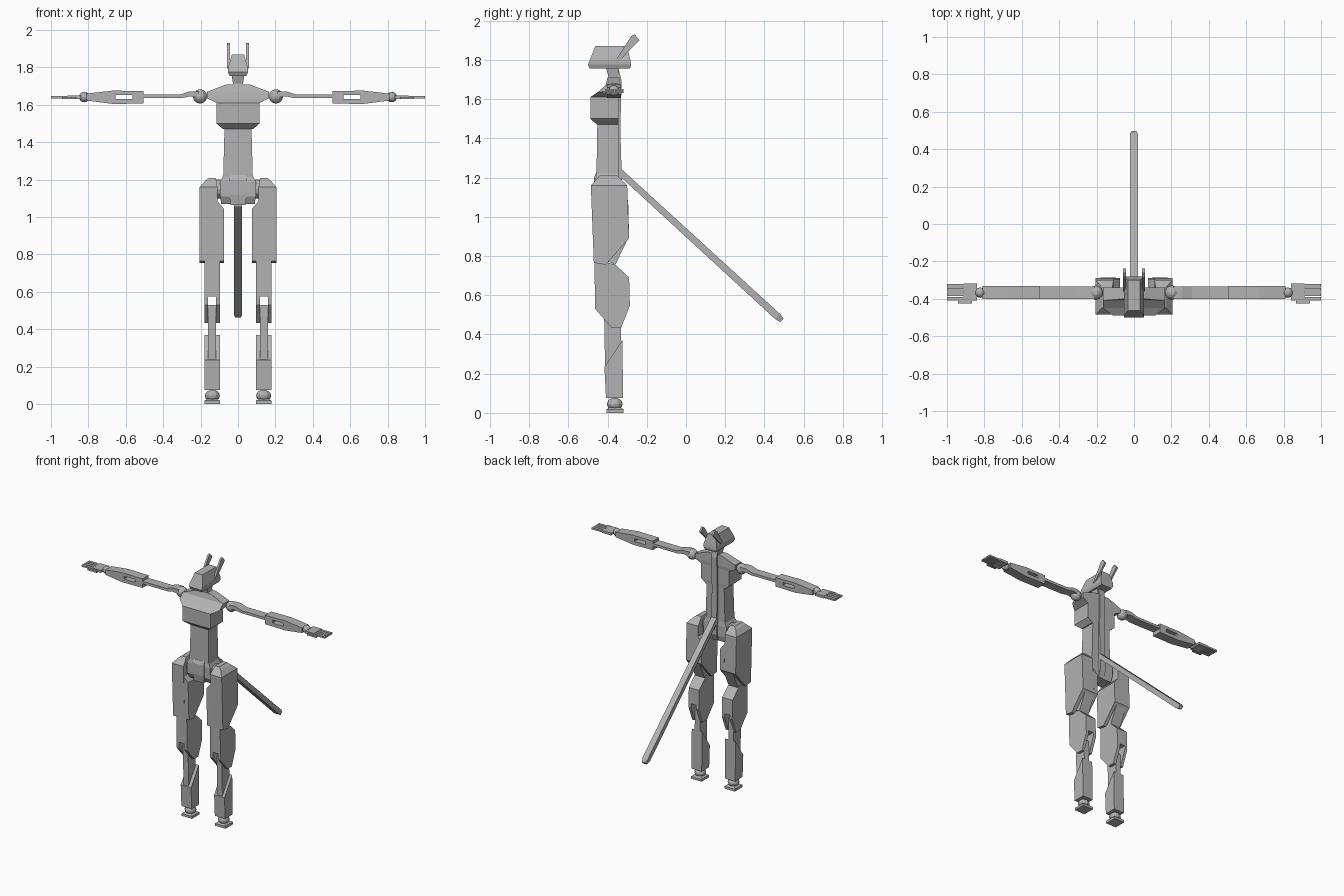
import bpy, bmesh, math
from mathutils import Vector

if "Cube" in bpy.data.objects:
    bpy.data.objects.remove(bpy.data.objects["Cube"])

grey = bpy.data.materials.new("grey")
grey.diffuse_color = (0.45, 0.45, 0.45, 1)
grey.use_nodes = True
grey.node_tree.nodes["Principled BSDF"].inputs["Base Color"].default_value = grey.diffuse_color


def finish(name, bm):
    bmesh.ops.recalc_face_normals(bm, faces=bm.faces)
    me = bpy.data.meshes.new(name)
    bm.to_mesh(me)
    bm.free()
    me.materials.append(grey)
    ob = bpy.data.objects.new(name, me)
    bpy.context.collection.objects.link(ob)
    return ob


def loft(name, rings):
    """Skin a list of equal-length point rings and cap both ends."""
    bm = bmesh.new()
    rows = [[bm.verts.new(p) for p in r] for r in rings]
    n = len(rows[0])
    for a, b in zip(rows, rows[1:]):
        for i in range(n):
            j = (i + 1) % n
            bm.faces.new((a[i], a[j], b[j], b[i]))
    bm.faces.new(rows[0])
    bm.faces.new(rows[-1])
    return finish(name, bm)


def stack(name, levels):
    """Box sections, each (z, x0, x1, y0, y1)."""
    return loft(name, [[(a, c, z), (b, c, z), (b, d, z), (a, d, z)] for z, a, b, c, d in levels])


def side_prism(name, prof, x0, x1):
    return loft(name, [[(x, y, z) for y, z in prof] for x in (x0, x1)])


def front_prism(name, prof, y0, y1):
    return loft(name, [[(x, y, z) for x, z in prof] for y in (y0, y1)])


def box(name, x0, x1, y0, y1, z0, z1):
    return stack(name, [(z0, x0, x1, y0, y1), (z1, x0, x1, y0, y1)])


def ball(name, loc, r, squash=1.0):
    bm = bmesh.new()
    bmesh.ops.create_uvsphere(bm, u_segments=12, v_segments=8, radius=r)
    for v in bm.verts:
        v.co = Vector((v.co.x, v.co.y, v.co.z * squash)) + Vector(loc)
    return finish(name, bm)


# Head and neck
stack("head", [(1.755, -.045, .045, -.49, -.285), (1.775, -.053, .053, -.50, -.28),
               (1.80, -.053, .053, -.49, -.284), (1.87, -.032, .032, -.462, -.30)])
stack("neck", [(1.66, -.027, .027, -.405, -.345), (1.715, -.027, .027, -.395, -.345),
               (1.765, -.035, .035, -.41, -.345)])

# Torso
stack("chest", [(1.47, -.08, .08, -.455, -.345), (1.50, -.115, .115, -.488, -.343),
                (1.61, -.115, .115, -.488, -.343)])
stack("shoulder_yoke", [(1.61, -.115, .115, -.488, -.343), (1.635, -.165, .165, -.45, -.34),
                        (1.67, -.165, .165, -.41, -.34), (1.71, -.06, .06, -.40, -.34)])
stack("waist", [(1.18, -.08, .08, -.457, -.345), (1.48, -.072, .072, -.452, -.345)])
stack("pelvis", [(1.07, -.09, .09, -.44, -.35), (1.11, -.095, .095, -.462, -.34),
                 (1.19, -.095, .095, -.462, -.34), (1.22, -.08, .08, -.455, -.345)])
stack("crotch_plate", [(1.065, -.04, .04, -.46, -.37), (1.12, -.047, .047, -.469, -.44),
                       (1.20, -.047, .047, -.469, -.44), (1.225, -.04, .04, -.458, -.44)])
# Spine runs from the neck and hooks under the pelvis
side_prism("spine", [(-.36, 1.76), (-.345, 1.76), (-.328, 1.69), (-.335, 1.45), (-.325, 1.12),
                     (-.345, 1.07), (-.40, 1.055), (-.40, 1.075), (-.36, 1.09)], -.022, .022)

# Tail, a straight bar with a tapered tip
d = Vector((0, .84, -.77)).normalized()
up = Vector((0, -d.z, d.y))
start = Vector((0, -.355, 1.245))
rings = []
for t, w, h in [(0, .022, .016), (1.115, .022, .018), (1.145, .014, .012)]:
    c = start + d * t
    rings.append([c + Vector((sx * w, 0, 0)) + up * (sz * h)
                  for sx, sz in ((-1, -1), (1, -1), (1, 1), (-1, 1))])
loft("tail", rings)

thigh_prof = [(-.485, 1.16), (-.47, .765), (-.41, .755), (-.29, .89), (-.30, 1.16)]
knee_prof = [(-.467, .77), (-.41, .77), (-.36, .755), (-.29, .69), (-.287, .575), (-.464, .575)]
cheek_prof = [(-.464, .575), (-.463, .53), (-.38, .435), (-.33, .435), (-.285, .55), (-.287, .575)]
core_prof = [(-.46, .80), (-.36, .755), (-.30, .88), (-.32, 1.0), (-.46, 1.0)]

for side, s in (("left", 1), ("right", -1)):
    # Ears
    side_prism(side + "_ear", [(-.36, 1.795), (-.28, 1.92), (-.262, 1.93), (-.237, 1.90), (-.335, 1.80)],
               s * .044, s * .058)

    # Arm: ball joint, bent strap, slotted forearm, wrist ball
    ball(side + "_shoulder_ball", (s * .203, -.367, 1.645), .038)
    front_prism(side + "_upper_arm",
                [(s * x, z) for x, z in [(.21, 1.672), (.26, 1.672), (.31, 1.655), (.53, 1.655),
                                         (.53, 1.636), (.30, 1.636), (.26, 1.645), (.21, 1.64)]],
                -.40, -.333)
    front_prism(side + "_forearm_top",
                [(s * x, z) for x, z in [(.505, 1.655), (.505, 1.674), (.67, 1.676), (.81, 1.66), (.81, 1.65)]],
                -.402, -.331)
    front_prism(side + "_forearm_bottom",
                [(s * x, z) for x, z in [(.505, 1.63), (.505, 1.607), (.67, 1.605), (.81, 1.623), (.81, 1.635)]],
                -.402, -.331)
    box(side + "_forearm_elbow", s * .505, s * .565, -.402, -.331, 1.63, 1.655)
    front_prism(side + "_forearm_end",
                [(s * x, z) for x, z in [(.655, 1.63), (.655, 1.655), (.81, 1.65), (.81, 1.635)]], -.402, -.331)
    ball(side + "_wrist_ball", (s * .822, -.367, 1.642), .028)

    # Hand: palm, four fingers and a thumb
    box(side + "_palm", s * .84, s * .912, -.41, -.318, 1.632, 1.650)
    for i in range(4):
        y = -.409 + i * .0235
        box(f"{side}_finger_{i + 1}", s * .91, s * 1.0, y, y + .019, 1.635, 1.647)
    box(side + "_thumb", s * .865, s * .94, -.425, -.408, 1.630, 1.642)

    # Hip joint
    bm = bmesh.new()
    bmesh.ops.create_cone(bm, cap_ends=True, segments=12, radius1=.05, radius2=.05, depth=.06)
    for v in bm.verts:
        v.co = Vector((s * .11 + v.co.z, v.co.x - .40, v.co.y + 1.15))
    finish(side + "_hip_joint", bm)

    # Thigh armour: cap, full-width lower slab, notched inner top
    stack(side + "_thigh_cap", [(1.16, s * .11, s * .205, -.485, -.30), (1.195, s * .115, s * .175, -.452, -.335),
                                (1.21, s * .12, s * .155, -.44, -.35)])
    side_prism(side + "_thigh_outer", thigh_prof, s * .11, s * .205)
    bm_in = [(-.48, 1.045), (-.47, .765), (-.41, .755), (-.29, .89), (-.295, 1.045)]
    inner = [[(s * .11, y, z + (.04 if z > 1 else 0)) for y, z in bm_in],
             [(s * .075, y, z) for y, z in bm_in]]
    loft(side + "_thigh_inner", inner)

    # Knee guard with a slot for the shin bar
    side_prism(side + "_thigh_core", core_prof, s * .098, s * .178)
    side_prism(side + "_knee_guard", knee_prof, s * .095, s * .18)
    side_prism(side + "_knee_inner_cheek", cheek_prof, s * .095, s * .118)
    side_prism(side + "_knee_outer_cheek", cheek_prof, s * .16, s * .18)

    # Shin: narrow bar above, sloped-top greave below
    side_prism(side + "_shin_bar", [(-.418, .53), (-.335, .53), (-.325, .20), (-.412, .20)], s * .118, s * .16)
    side_prism(side + "_shin_guard", [(-.416, .235), (-.325, .37), (-.32, .075), (-.408, .075)],
               s * .095, s * .18)

    # Ankle and foot
    ball(side + "_ankle_ball", (s * .137, -.363, .045), .04, .8)
    stack(side + "_foot", [(0, s * .095, s * .18, -.405, -.318), (.018, s * .095, s * .18, -.405, -.318),
                           (.028, s * .11, s * .165, -.39, -.335)])
